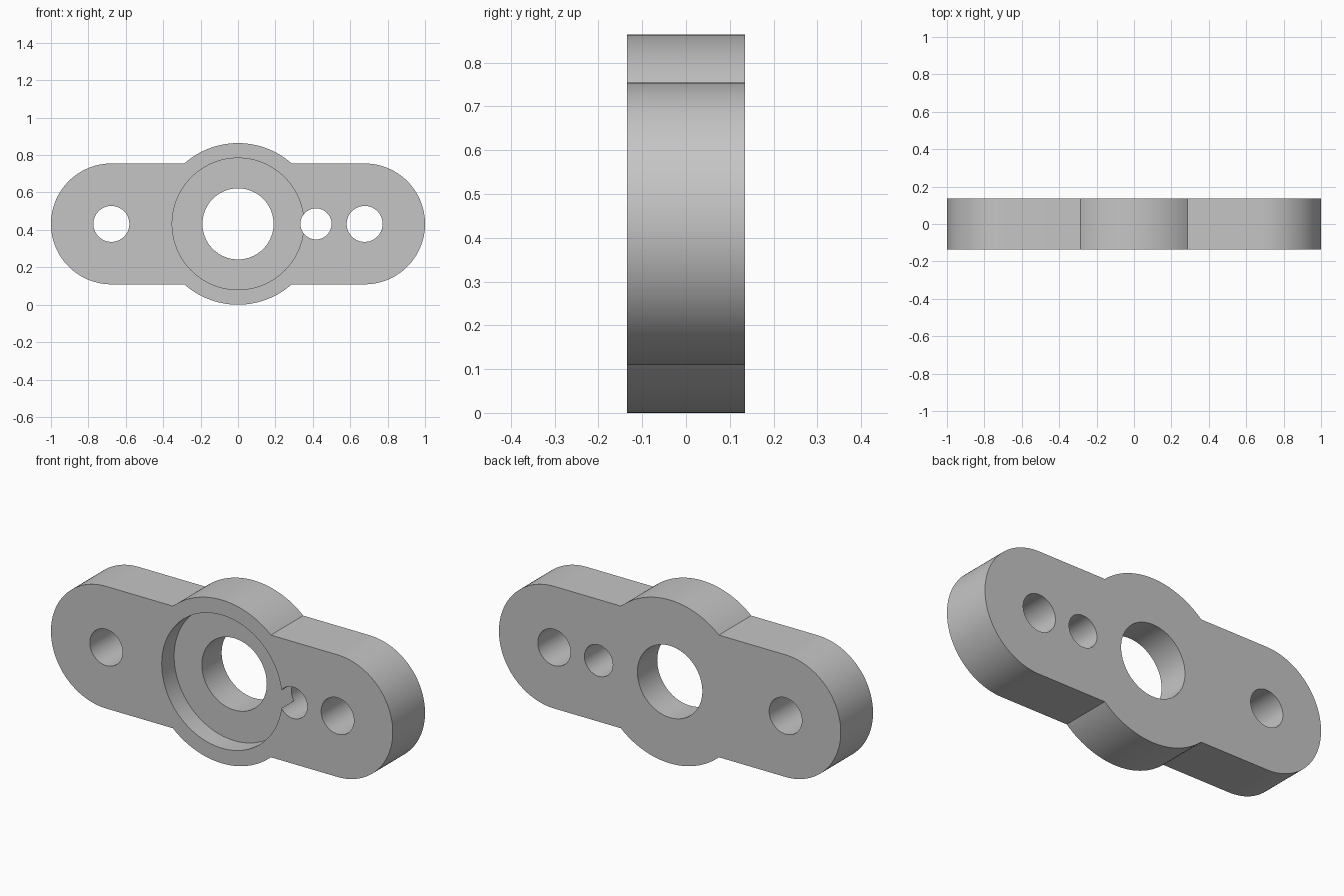
import bpy
import bmesh
from math import asin, cos, sin, pi

if "Cube" in bpy.data.objects:
    bpy.data.objects.remove(bpy.data.objects["Cube"], do_unlink=True)

BOSS_R = 0.432        # round middle, which also sets the height
ARM_R = 0.323         # rounded ends
ARM_X = 1 - ARM_R     # centre of each rounded end
HALF = 0.135          # half the plate thickness
RECESS = 0.104        # depth of the bearing seat

grey = bpy.data.materials.new("plain_grey")
grey.use_nodes = True
colour = (0.56, 0.56, 0.56, 1)
grey.diffuse_color = colour
grey.node_tree.nodes["Principled BSDF"].inputs["Base Color"].default_value = colour


def arc(cx, radius, start, end, steps):
    """Points along an arc in the x-z plane."""
    angles = [start + (end - start) * i / steps for i in range(steps + 1)]
    return [(cx + radius * cos(a), BOSS_R + radius * sin(a)) for a in angles]


def prism(name, outline, y0, y1):
    """Extrude an x-z outline from y0 to y1."""
    bm = bmesh.new()
    face = bm.faces.new([bm.verts.new((x, y0, z)) for x, z in outline])
    extruded = bmesh.ops.extrude_face_region(bm, geom=[face])["geom"]
    moved = [v for v in extruded if isinstance(v, bmesh.types.BMVert)]
    bmesh.ops.translate(bm, verts=moved, vec=(0, y1 - y0, 0))
    bmesh.ops.recalc_face_normals(bm, faces=bm.faces)
    mesh = bpy.data.meshes.new(name)
    bm.to_mesh(mesh)
    bm.free()
    mesh.materials.append(grey)
    obj = bpy.data.objects.new(name, mesh)
    bpy.context.collection.objects.link(obj)
    return obj


# Plate outline: rounded arms meeting a round boss
meet = asin(ARM_R / BOSS_R)
outline = (arc(ARM_X, ARM_R, -pi / 2, pi / 2, 64)
           + arc(0, BOSS_R, meet, pi - meet, 48)
           + arc(-ARM_X, ARM_R, pi / 2, 3 * pi / 2, 64)
           + arc(0, BOSS_R, pi + meet, 2 * pi - meet, 48))
plate = prism("flange_plate", outline, -HALF, HALF)
bpy.context.view_layer.objects.active = plate
plate.select_set(True)

# Bearing seat, shaft bore, bolt holes and the small pin hole
through = HALF + 0.1
holes = [("bearing_seat", 0, 0.352, RECESS - HALF),
         ("shaft_bore", 0, 0.19, through),
         ("left_bolt_hole", ARM_X, 0.096, through),
         ("right_bolt_hole", -ARM_X, 0.096, through),
         ("pin_hole", 0.417, 0.083, through)]
for name, x, radius, back in holes:
    cutter = prism(name, arc(x, radius, 0, 2 * pi, 96)[:-1], -through, back)
    cutter.hide_render = True
    cut = plate.modifiers.new(name, "BOOLEAN")
    cut.operation = "DIFFERENCE"
    cut.solver = "EXACT"
    cut.object = cutter
    bpy.ops.object.modifier_apply(modifier=cut.name)
    bpy.data.objects.remove(cutter, do_unlink=True)

bpy.ops.object.shade_smooth_by_angle(angle=pi / 6)
